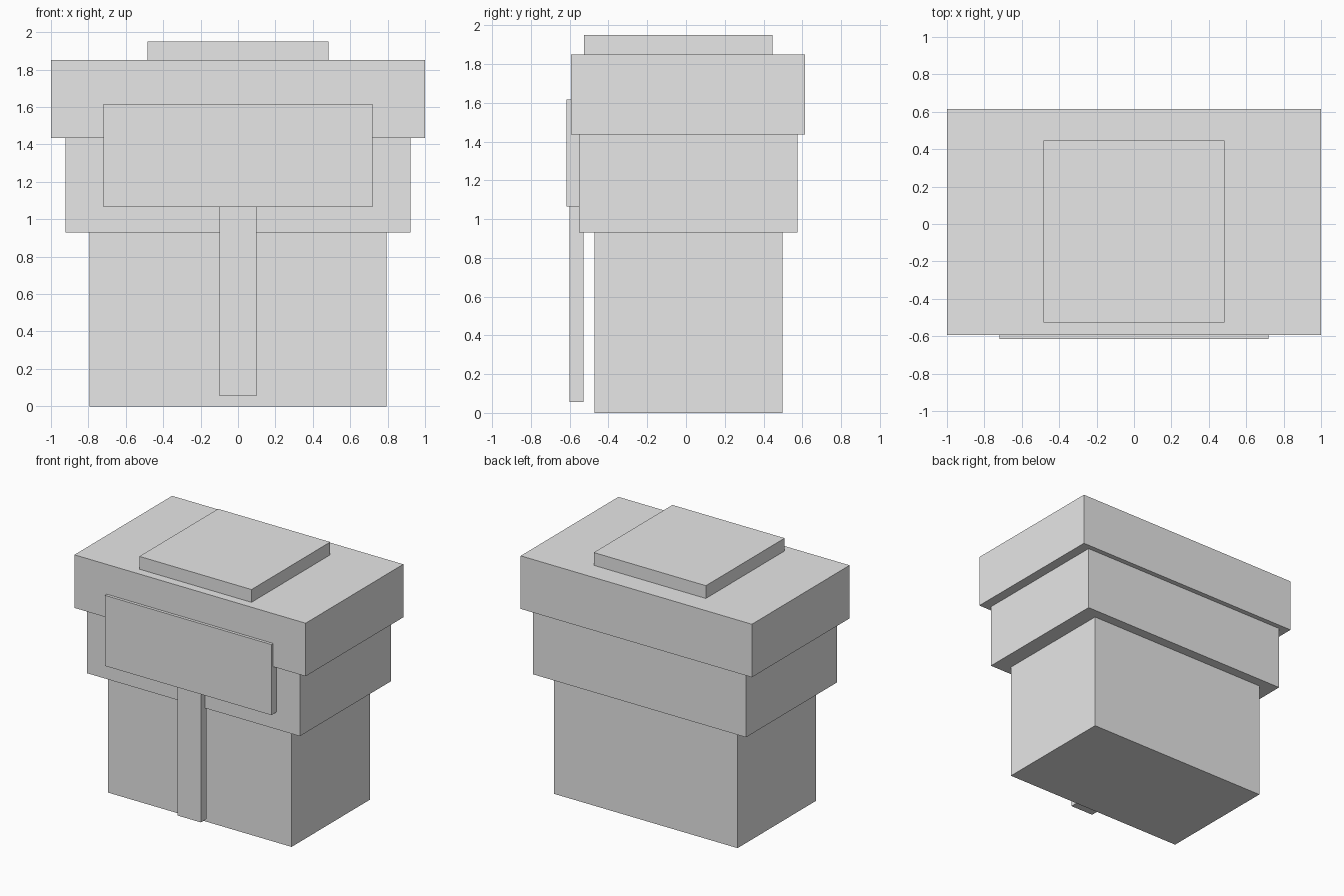
import bpy

if "Cube" in bpy.data.objects:
    bpy.data.objects.remove(bpy.data.objects["Cube"])

grey = bpy.data.materials.new("plain grey")
grey.diffuse_color = (0.8, 0.8, 0.8, 1.0)
grey.use_nodes = True
grey.node_tree.nodes["Principled BSDF"].inputs["Base Color"].default_value = grey.diffuse_color


def box(name, x, y, z):
    """Box from (min, max) ranges on each axis."""
    ranges = (x, y, z)
    centre = [(a + b) / 2 for a, b in ranges]
    bpy.ops.mesh.primitive_cube_add(size=1, location=centre)
    obj = bpy.context.object
    obj.name = name
    obj.scale = [b - a for a, b in ranges]
    bpy.ops.object.transform_apply(location=False, rotation=False, scale=True)
    obj.data.materials.append(grey)
    return obj


# Stacked body, widening upwards
box("lower_body", (-0.795, 0.795), (-0.473, 0.498), (0, 0.93))
box("middle_body", (-0.922, 0.922), (-0.552, 0.575), (0.93, 1.435))
box("upper_body", (-1, 1), (-0.593, 0.614), (1.435, 1.85))
box("top_cap", (-0.485, 0.485), (-0.526, 0.447), (1.85, 1.95))

# Front panel and the strip hanging below it
box("front_panel", (-0.72, 0.72), (-0.616, -0.545), (1.065, 1.617))
box("front_strip", (-0.1, 0.1), (-0.602, -0.53), (0.055, 1.066))
